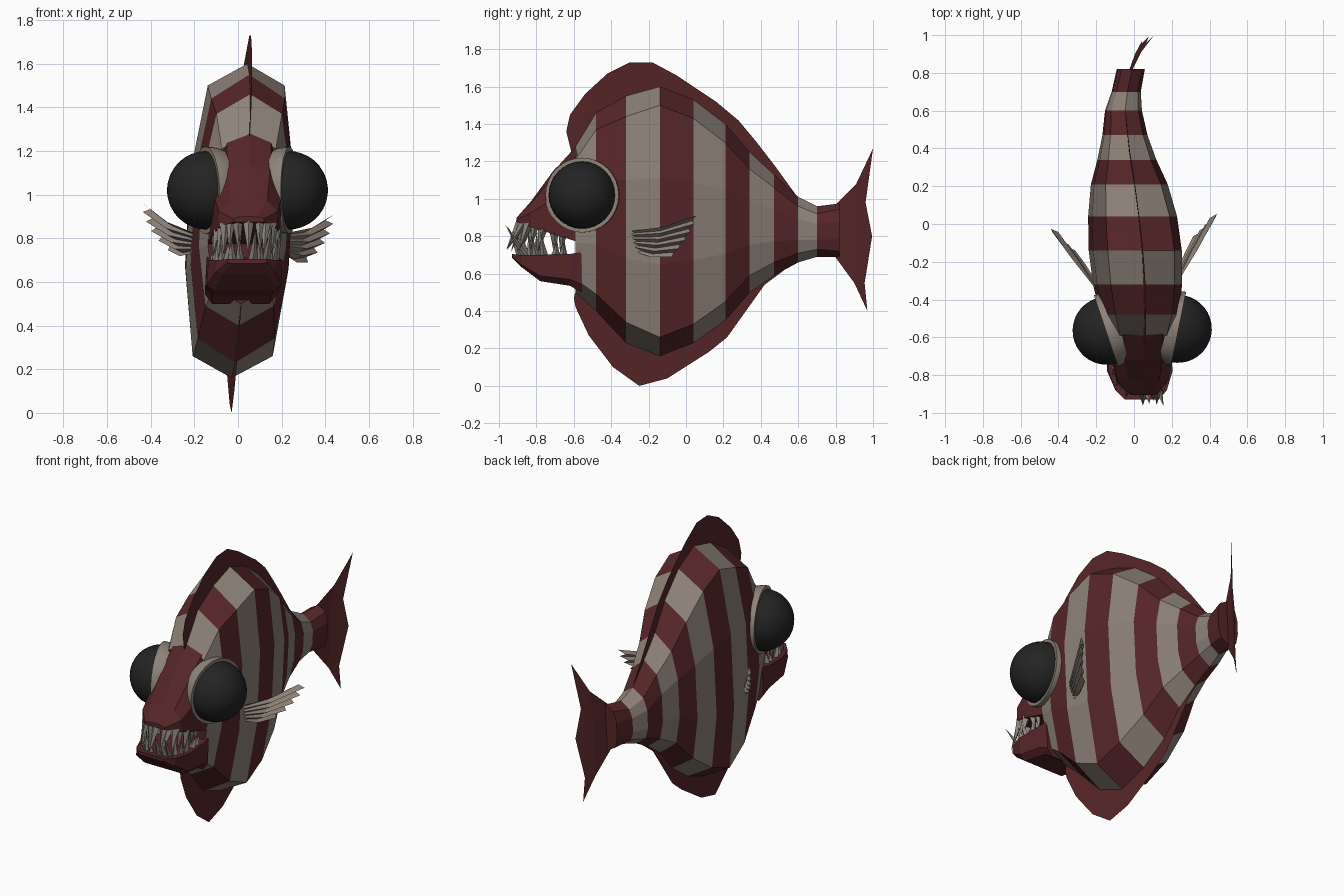
import bpy, bmesh, math, random
from mathutils import Vector

if "Cube" in bpy.data.objects:
    bpy.data.objects.remove(bpy.data.objects["Cube"])

random.seed(4)


def material(name, rgb):
    m = bpy.data.materials.new(name)
    m.diffuse_color = (*rgb, 1)
    m.use_nodes = True
    m.node_tree.nodes["Principled BSDF"].inputs["Base Color"].default_value = m.diffuse_color
    return m


RED = material("dark red", (0.095, 0.019, 0.021))
BEIGE = material("beige", (0.27, 0.225, 0.19))
BONE = material("tooth bone", (0.28, 0.25, 0.215))
BLACK = material("eye black", (0.017, 0.017, 0.017))


def interp(table, y, k=1):
    """Piecewise linear lookup of column k by column 0."""
    if y <= table[0][0]:
        return table[0][k]
    for a, b in zip(table, table[1:]):
        if y <= b[0]:
            return a[k] + (b[k] - a[k]) * (y - a[0]) / (b[0] - a[0])
    return table[-1][k]


# Swimming bend of the spine: y, x
SPINE = [(-0.95, 0.05), (-0.6, 0.032), (-0.25, 0.013), (0, -0.005), (0.2, -0.025),
         (0.4, -0.045), (0.6, -0.055), (0.8, -0.025), (0.9, 0.02), (1.0, 0.085)]


def bend(x, y, z):
    return Vector((x + interp(SPINE, y) + 0.05 * (z - 0.85), y, z))


def finish(name, bm, mats, smooth=False, fix=True):
    if fix:
        bmesh.ops.recalc_face_normals(bm, faces=bm.faces)
    me = bpy.data.meshes.new(name)
    bm.to_mesh(me)
    bm.free()
    for m in mats:
        me.materials.append(m)
    for p in me.polygons:
        p.use_smooth = smooth
    ob = bpy.data.objects.new(name, me)
    bpy.context.collection.objects.link(ob)
    return ob


def loft(name, sections, mats, rule=lambda i: 0):
    """Skin closed sections; the material of each band comes from a rule."""
    bm = bmesh.new()
    rings = [[bm.verts.new(bend(*p)) for p in s] for s in sections]
    n = len(rings[0])
    for i, (a, b) in enumerate(zip(rings, rings[1:])):
        for j in range(n):
            k = (j + 1) % n
            bm.faces.new((a[j], a[k], b[k], b[j])).material_index = rule(i)
    bm.faces.new(rings[0]).material_index = 1 if len(mats) > 1 else 0
    bm.faces.new(rings[-1]).material_index = rule(len(rings) - 2)
    return finish(name, bm, mats)


def mirrored(half, y):
    """half runs from top centre to bottom centre as (x, z)."""
    pts = half + [(-x, z) for x, z in half[-2:0:-1]]
    return [(x, y, z) for x, z in pts]


# Body: y, top, bottom, half width, shoulder drop; one ring per stripe edge
BODY = [(-0.59, 1.28, 0.50, 0.165, 0.07), (-0.48, 1.46, 0.40, 0.20, 0.09),
        (-0.32, 1.55, 0.23, 0.225, 0.11), (-0.14, 1.60, 0.16, 0.235, 0.10),
        (0.04, 1.53, 0.23, 0.225, 0.10), (0.21, 1.40, 0.35, 0.195, 0.10),
        (0.34, 1.25, 0.50, 0.15, 0.09), (0.47, 1.13, 0.59, 0.115, 0.07),
        (0.60, 1.01, 0.66, 0.095, 0.05), (0.70, 0.96, 0.69, 0.075, 0.04),
        (0.82, 0.975, 0.69, 0.072, 0.03)]
rings = []
for y, t, b, w, d in BODY:
    h = t - b
    rings.append(mirrored([(0, t), (0.75 * w, t - d), (w, b + 0.66 * h), (w, b + 0.34 * h),
                           (0.78 * w, b + d), (0, b)], y))
loft("striped_body", rings, [BEIGE, RED], lambda i: i % 2)

# Upper head and snout: y, top, bottom, half width
rings = []
for y, t, b, w in [(-0.58, 1.29, 0.77, 0.165), (-0.72, 1.135, 0.815, 0.155),
                   (-0.83, 0.985, 0.85, 0.135), (-0.905, 0.90, 0.875, 0.07)]:
    h = t - b
    rings.append(mirrored([(0, t), (0.62 * w, t - 0.1 * h), (w, b + 0.55 * h), (w, b), (0, b)], y))
loft("upper_head", rings, [RED])

# Lower jaw
rings = []
for y, t, b, w in [(-0.56, 0.715, 0.50, 0.165), (-0.62, 0.705, 0.535, 0.17),
                   (-0.78, 0.70, 0.56, 0.17), (-0.88, 0.70, 0.635, 0.135), (-0.93, 0.705, 0.685, 0.09)]:
    rings.append(mirrored([(0, t), (w, t), (w, b + 0.2 * (t - b)), (0.8 * w, b), (0, b)], y))
loft("lower_jaw", rings, [RED])


# Teeth: crooked spikes around both jaw rims
def teeth(name, upper, count):
    bm = bmesh.new()
    for i in range(count):
        a = math.radians(-98 + 196 * i / (count - 1))
        sx = math.copysign(abs(math.sin(a)) ** 0.7, a)
        f = max(0, math.cos(a)) ** 0.7          # 1 at the front, 0 at the corners
        y = -0.66 - 0.22 * f
        x = 0.135 * sx
        gap = 0.09 + 0.085 * f
        ln = gap * random.uniform(0.75, 1.08)
        z = 0.70 + gap if upper else 0.69
        out = random.uniform(0.1, 0.5) * ln
        tip = Vector((x + 0.4 * out * sx + random.uniform(-0.02, 0.02),
                      y - out * 1.4 * f + random.uniform(-0.02, 0.02), z + (-ln if upper else ln)))
        tip.y = max(tip.y, -0.995)
        r = random.uniform(0.02, 0.028)
        zb = z + (0.012 if upper else -0.005)
        base = [bm.verts.new(bend(x + r * math.cos(k * math.pi / 2), y + r * math.sin(k * math.pi / 2), zb))
                for k in range(4)]
        top = bm.verts.new(bend(*tip))
        for k in range(4):
            bm.faces.new((base[k], base[(k + 1) % 4], top))
        bm.faces.new(base)
    finish(name, bm, [BONE])


teeth("upper_teeth", True, 15)
teeth("lower_teeth", False, 16)


# Eyes: dark ball seated in a half-ball socket
def eye(side, centre, direction):
    c, d = Vector(centre), Vector(direction).normalized()
    rot = d.to_track_quat('Z', 'Y').to_matrix().to_4x4()
    rot.translation = c
    bm = bmesh.new()
    bmesh.ops.create_uvsphere(bm, u_segments=32, v_segments=18, radius=0.18, matrix=rot)
    finish(side + "_eye", bm, [BLACK], smooth=True)
    bm = bmesh.new()
    bmesh.ops.create_uvsphere(bm, u_segments=32, v_segments=18, radius=0.2, matrix=rot)
    geom = bm.verts[:] + bm.edges[:] + bm.faces[:]
    bmesh.ops.bisect_plane(bm, geom=geom, plane_co=c + d * 0.004, plane_no=d, clear_outer=True)
    bmesh.ops.holes_fill(bm, edges=[e for e in bm.edges if e.is_boundary], sides=0)
    ob = finish(side + "_eye_socket", bm, [BEIGE], smooth=True)
    for p in ob.data.polygons:
        p.use_smooth = len(p.vertices) < 5


eye("left", (-0.145, -0.565, 1.02), (-0.95, -0.32, 0))
eye("right", (0.232, -0.555, 1.02), (0.98, -0.2, 0))


# Thin fins: quads between an inner and an outer line of (y, z)
def strip(name, inner, outer):
    bm = bmesh.new()
    a = [bm.verts.new(bend(0, *p)) for p in inner]
    b = [bm.verts.new(bend(0, *p)) for p in outer]
    for i in range(len(a) - 1):
        bm.faces.new((a[i], a[i + 1], b[i + 1], b[i]))
    finish(name, bm, [RED])


dorsal = [(-0.64, 1.36), (-0.62, 1.45), (-0.54, 1.56), (-0.42, 1.67), (-0.30, 1.73), (-0.18, 1.73),
          (-0.05, 1.66), (0.16, 1.52), (0.28, 1.42), (0.38, 1.30), (0.48, 1.17), (0.61, 0.99)]
inner = [(max(y, -0.61 + 0.01 * i), interp(BODY, y, 1) - 0.04) for i, (y, z) in enumerate(dorsal)]
strip("dorsal_fin", inner, dorsal)

belly = [(-0.60, 0.47), (-0.59, 0.42), (-0.52, 0.27), (-0.39, 0.10), (-0.25, 0.0), (-0.10, 0.04),
         (0.12, 0.18), (0.22, 0.26), (0.32, 0.40), (0.42, 0.54), (0.58, 0.66)]
inner = [(max(y, -0.58 + 0.01 * i), interp(BODY, y, 2) + 0.04) for i, (y, z) in enumerate(belly)]
strip("belly_fin", inner, belly)

# Tail fin: base, middle and trailing lines from top to bottom
base = [(0.79, 0.96), (0.79, 0.90), (0.79, 0.83), (0.79, 0.77), (0.79, 0.70)]
middle = [(0.91, 1.08), (0.90, 0.95), (0.90, 0.82), (0.90, 0.69), (0.90, 0.55)]
trail = [(1.0, 1.27), (0.96, 0.98), (0.995, 0.80), (0.955, 0.55), (0.97, 0.40)]
strip("tail_fin_root", base, middle)
strip("tail_fin_edge", middle, trail)


# Pectoral fins: pleated fans of rays
def pectoral(name, s, base_x, tip_x, tip_y, tip_z):
    bm = bmesh.new()
    n = 11
    rows = []
    for i in range(n):
        t = i / (n - 1)
        b = Vector((base_x, -0.36 + 0.04 * t, 0.82 - 0.085 * t))
        e = Vector((tip_x - s * 0.12 * t * t, tip_y - 0.13 * t ** 1.5, tip_z - 0.22 * t))
        valley = i % 2
        if valley:
            e = b.lerp(e, 0.93)
        m = b.lerp(e, 0.55) - Vector((0, 0, 0.022))
        off = Vector((s, -0.5, 0)) * (-0.011 if valley else 0.011)
        rows.append([bm.verts.new(p) for p in (b, m + off, e + off)])
    for p, q in zip(rows, rows[1:]):
        for k in range(2):
            bm.faces.new((p[k], p[k + 1], q[k + 1], q[k]))
    finish(name, bm, [BEIGE])


pectoral("right_pectoral_fin", 1, 0.20, 0.43, 0.06, 0.91)
pectoral("left_pectoral_fin", -1, -0.19, -0.43, -0.02, 0.965)
